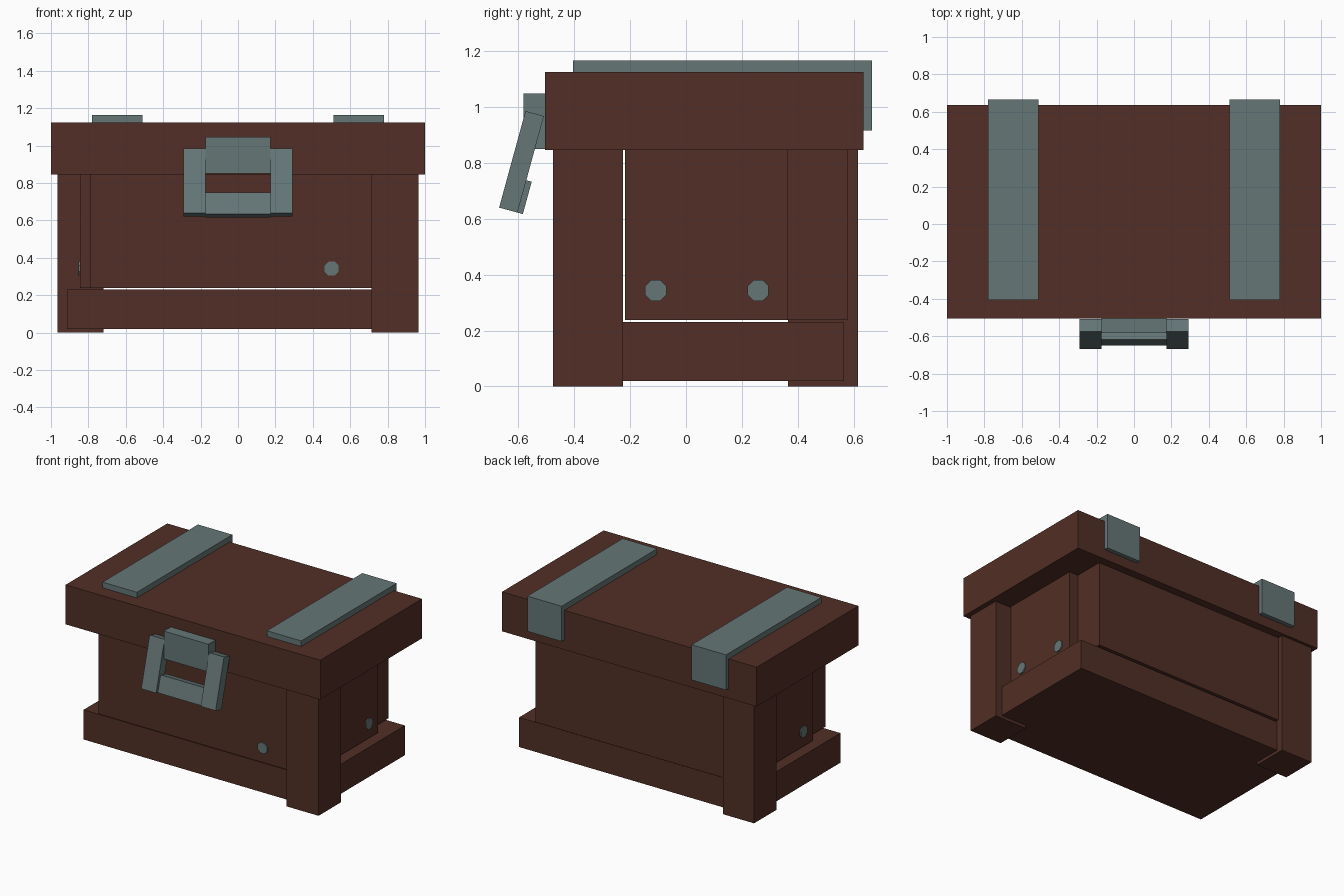
import bpy
import math
from mathutils import Matrix, Vector

old = bpy.data.objects.get("Cube")
if old:
    bpy.data.objects.remove(old, do_unlink=True)


def material(name, rgb):
    m = bpy.data.materials.new(name)
    m.use_nodes = True
    m.diffuse_color = (*rgb, 1)
    m.node_tree.nodes["Principled BSDF"].inputs["Base Color"].default_value = (*rgb, 1)
    return m


WOOD = material("dark_red_wood", (0.085, 0.028, 0.019))
IRON = material("grey_iron", (0.13, 0.18, 0.18))


def box(name, mat, x, y, z, frame=Matrix()):
    """Box spanning three (low, high) ranges, optionally inside a tilted frame."""
    bpy.ops.mesh.primitive_cube_add(size=1)
    ob = bpy.context.object
    ob.name = name
    ranges = (x, y, z)
    centre = Vector([(a + b) / 2 for a, b in ranges])
    size = [abs(b - a) for a, b in ranges]
    ob.data.transform(Matrix.Translation(centre) @ Matrix.Diagonal((*size, 1)))
    ob.matrix_world = frame
    ob.data.materials.append(mat)
    return ob


def stud(name, location, rotation):
    """Small thin eight-sided stud."""
    bpy.ops.mesh.primitive_cylinder_add(vertices=8, radius=0.041, depth=0.016,
                                        location=location, rotation=rotation)
    ob = bpy.context.object
    ob.name = name
    ob.data.transform(Matrix.Rotation(math.pi / 8, 4, 'Z'))
    ob.data.materials.append(IRON)


# Lid and solid base
box("lid", WOOD, (-1, 1), (-0.505, 0.635), (0.845, 1.125))
box("base", WOOD, (-0.915, 0.915), (-0.425, 0.565), (0.02, 0.23))

# Two posts on opposite corners
box("front_post", WOOD, (0.715, 0.965), (-0.475, -0.225), (0, 0.845))
box("back_post", WOOD, (-0.965, -0.72), (0.365, 0.615), (0, 0.845))

# Body blocks, held just above the base
body_z = (0.238, 0.845)
box("middle_body", WOOD, (-0.845, 0.845), (-0.219, 0.365), body_z)
box("front_panel", WOOD, (-0.79, 0.75), (-0.434, -0.226), body_z)
box("back_panel", WOOD, (-0.75, 0.775), (0.365, 0.578), body_z)

# Straps folding over the back of the lid
for side, x in (("right", (-0.78, -0.51)), ("left", (0.51, 0.78))):
    box(side + "_strap_top", IRON, x, (-0.405, 0.665), (1.125, 1.165))
    box(side + "_strap_drop", IRON, x, (0.635, 0.665), (0.915, 1.125))

# Latch mount with a tilted hanging handle
box("latch_mount", IRON, (-0.175, 0.175), (-0.582, -0.505), (0.85, 1.047))
tilt = Matrix.Translation((0, -0.574, 0.985)) @ Matrix.Rotation(math.radians(-15.3), 4, 'X')
for side, s in (("right", -1), ("left", 1)):
    box(side + "_handle_arm", IRON, sorted((s * 0.175, s * 0.292)), (0, 0.068), (-0.358, 0), tilt)
box("handle_bar", IRON, (-0.175, 0.175), (0.02, 0.088), (-0.358, -0.238), tilt)

# Studs on the front and both ends
stud("front_stud", (0.5, -0.434, 0.343), (math.pi / 2, 0, 0))
for s in (-1, 1):
    for y in (-0.108, 0.258):
        stud("side_stud", (s * 0.845, y, 0.343), (0, math.pi / 2, 0))
